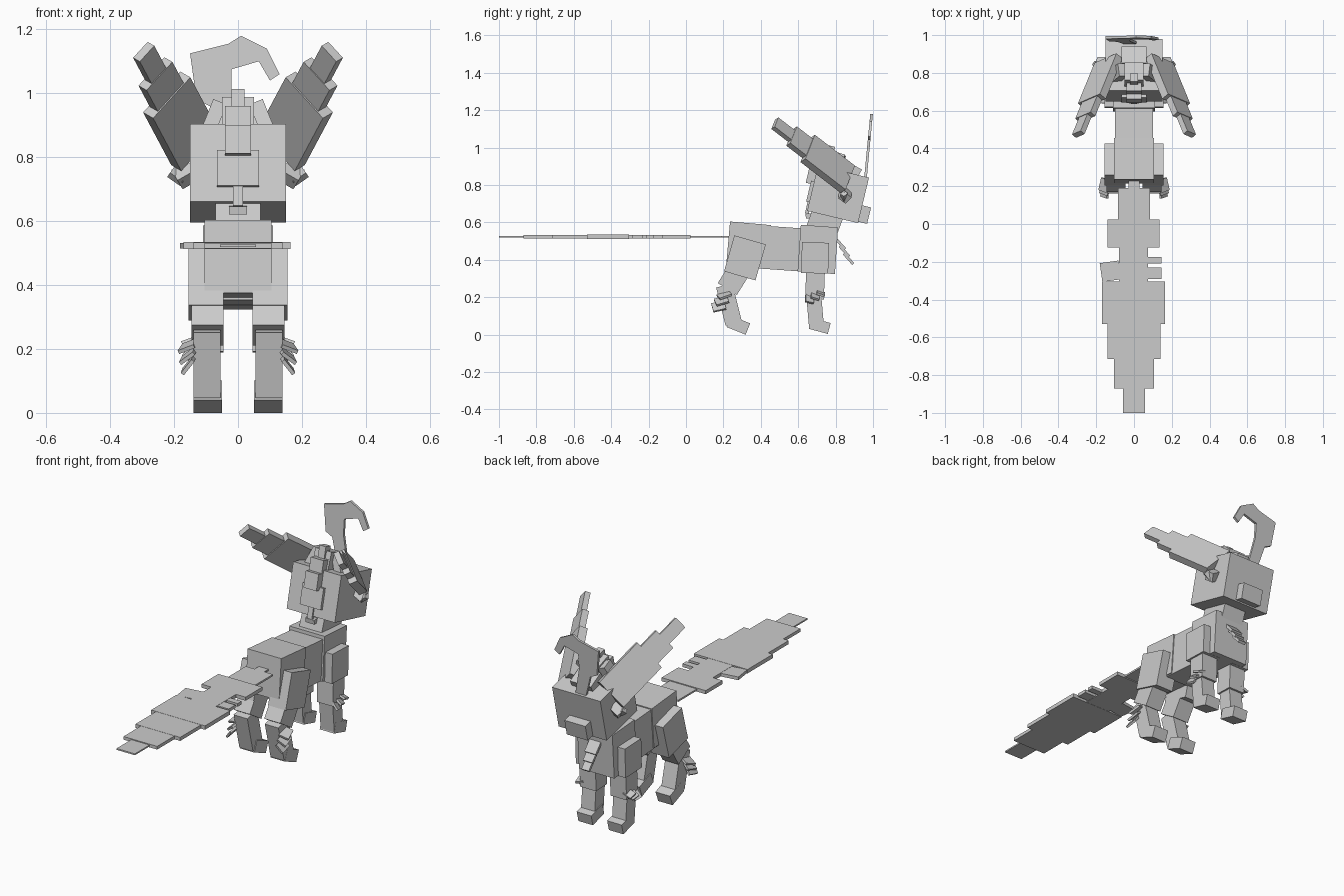
import bpy
import bmesh
from math import radians
from mathutils import Matrix, Vector, Euler

if "Cube" in bpy.data.objects:
    bpy.data.objects.remove(bpy.data.objects["Cube"], do_unlink=True)

GREY = bpy.data.materials.new("plain_grey")
GREY.use_nodes = True
GREY.diffuse_color = (0.6, 0.6, 0.6, 1)
GREY.node_tree.nodes["Principled BSDF"].inputs["Base Color"].default_value = GREY.diffuse_color


def finish(name, bm):
    bmesh.ops.recalc_face_normals(bm, faces=bm.faces)
    mesh = bpy.data.meshes.new(name)
    bm.to_mesh(mesh)
    bm.free()
    mesh.materials.append(GREY)
    bpy.context.collection.objects.link(bpy.data.objects.new(name, mesh))


def block(name, centre, size, rot=(0, 0, 0), frame=None):
    """Box with a centre, size and rotation in degrees (or a given frame)."""
    turn = frame or Euler([radians(a) for a in rot]).to_matrix().to_4x4()
    bm = bmesh.new()
    bmesh.ops.create_cube(bm, size=1,
                          matrix=Matrix.Translation(centre) @ turn @ Matrix.Diagonal((*size, 1)))
    finish(name, bm)


def pair(name, centre, size, rot=(0, 0, 0)):
    """The same box on the left (+x) and the right (-x)."""
    for side, s in (("left", 1), ("right", -1)):
        block(f"{side}_{name}", (s * centre[0], *centre[1:]), size,
              (rot[0], s * rot[1], s * rot[2]))


def span(name, x0, x1, y0, y1, z, thick):
    block(name, ((x0 + x1) / 2, (y0 + y1) / 2, z), (x1 - x0, y1 - y0, thick))


# Trunk and neck
block("hindquarters", (0, .335, .48), (.21, .22, .23), (-5, 0, 0))
block("belly", (0, .51, .46), (.20, .24, .23), (-4, 0, 0))
block("chest", (0, .705, .455), (.22, .20, .25), (-4, 0, 0))
block("neck", (0, .745, .61), (.14, .17, .14), (-20, 0, 0))

# Hind legs
pair("thigh", (.10, .315, .41), (.11, .175, .20), (-16, 0, 0))
pair("hock", (.095, .25, .29), (.10, .12, .11), (-32, 0, 0))
pair("hind_shank", (.097, .23, .16), (.085, .09, .21), (14, 0, 0))
pair("hind_foot", (.095, .28, .05), (.09, .11, .065), (-22, 0, 0))

# Front legs
pair("shoulder", (.10, .69, .41), (.11, .145, .165), (-2, 0, 0))
pair("front_knee", (.095, .69, .27), (.10, .10, .16), (-2, 0, 0))
pair("front_shank", (.097, .69, .13), (.085, .08, .18), (5, 0, 0))
pair("front_foot", (.095, .715, .046), (.09, .105, .06), (-15, 0, 0))

# Tufts at the ankles
for i, (dz, tilt) in enumerate(((.03, 20), (0, 35), (-.03, 50))):
    pair(f"hind_tuft_{i + 1}", (.155, .19 + dz / 2, .18 + dz), (.055, .07, .012), (20, tilt, 20))
    pair(f"front_tuft_{i + 1}", (.15, .69 + dz, .205 + dz / 2), (.05, .045, .012), (-20, tilt, 0))

# Chest tuft
for i in range(3):
    block(f"chest_tuft_{i + 1}", (0, .825 + .022 * i, .485 - .04 * i),
          (.07 - .012 * i, .075, .015), (-48, 0, 0))

# Head, muzzle and the pieces on its back
PITCH = (-13.5, 0, 0)
block("head", (0, .813, .75), (.30, .28, .25), PITCH)
block("muzzle", (0, .94, .645), (.13, .08, .09), PITCH)
block("nape_block", (0, .685, .76), (.13, .06, .115), PITCH)
block("nape_strip", (0, .675, .85), (.08, .05, .09), PITCH)
block("nape_lock", (0, .655, .685), (.03, .02, .08), PITCH)
block("nape_hook", (0, .665, .635), (.055, .05, .025), (5, 0, 0))

# Crown on top of the head
block("crown", (0, .79, .92), (.10, .10, .11), (-20, 0, 0))
block("crown_strip", (0, .72, .915), (.08, .05, .08), PITCH)
block("crown_peak", (0, .765, .965), (.04, .045, .09), (-14, 0, 0))
block("brow", (0, .88, .875), (.13, .10, .07), (-28, 0, 0))
pair("crown_tuft", (.08, .80, .915), (.045, .07, .11), (-18, -22, 0))

# Swept-back stepped ears
for side, s in (("left", 1), ("right", -1)):
    base, tip = Vector((s * .135, .865, .83)), Vector((s * .295, .475, 1.13))
    along = (tip - base).normalized()
    across = Vector((s * .116, -.051, -.126))
    across = (across - along * across.dot(along)).normalized()
    frame = Matrix((along, across, along.cross(across))).transposed().to_4x4()
    steps = ((0, .55, .18, .045), (.5, .77, .125, .036), (.7, 1, .07, .03))
    for i, (a, b, width, thick) in enumerate(steps):
        block(f"{side}_ear_{i + 1}", base.lerp(tip, (a + b) / 2),
              ((b - a) * (tip - base).length, width, thick), frame=frame)
pair("ear_root", (.165, .85, .745), (.06, .05, .05), (-40, 30, 0))
pair("ear_lobe", (.19, .845, .74), (.05, .025, .03), (-40, -35, 0))

# Hooked flat plume rising from the forehead
outline = ((-.15, 1.125), (-.03, 1.155), (.01, 1.18), (.09, 1.14), (.13, 1.06), (.10, 1.04),
           (.065, 1.10), (-.02, 1.075), (-.02, .99), (.015, .83), (-.05, .83), (-.088, .96), (-.13, .98))
bm = bmesh.new()
face = bm.faces.new([bm.verts.new((x, .952 + .095 * (z - .83), z)) for x, z in outline])
grown = bmesh.ops.extrude_face_region(bm, geom=[face])["geom"]
bmesh.ops.translate(bm, vec=(0, .014, 0), verts=[v for v in grown if isinstance(v, bmesh.types.BMVert)])
finish("plume", bm)

# Long flat tail made of stepped plates
TAIL = .523
span("tail_root", -.03, .03, .17, .24, TAIL, .008)
span("tail_stem", -.085, .085, .02, .19, TAIL, .01)
span("tail_fan", -.14, .135, -.125, .025, TAIL, .02)
span("tail_core", -.08, .075, -.32, -.12, TAIL, .02)
span("tail_left_barb", .07, .145, -.21, -.175, TAIL, .018)
span("tail_left_feather", .07, .145, -.29, -.23, TAIL, .018)
block("tail_right_feather", (-.125, -.25, TAIL), (.10, .10, .018), (0, 0, 8))
span("tail_broad", -.17, .165, -.53, -.305, TAIL, .022)
span("tail_taper", -.14, .14, -.715, -.53, TAIL, .02)
span("tail_narrow", -.105, .105, -.87, -.71, TAIL, .018)
span("tail_tip", -.057, .057, -1, -.865, TAIL, .008)
